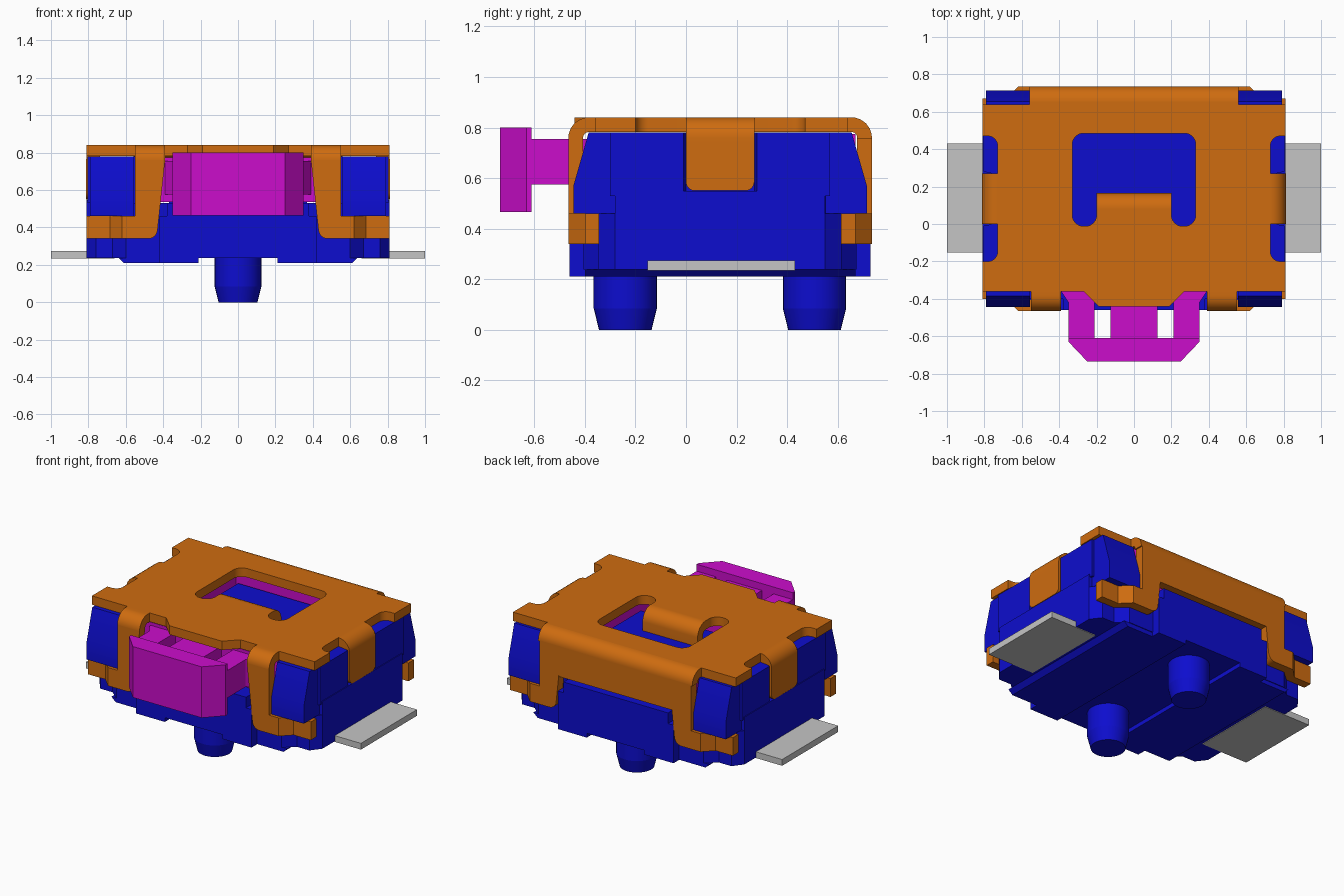
import bpy, bmesh, math
from mathutils import Vector

cube = bpy.data.objects.get("Cube")
if cube:
    bpy.data.objects.remove(cube, do_unlink=True)


def material(name, rgb):
    m = bpy.data.materials.new(name)
    m.use_nodes = True
    m.diffuse_color = (*rgb, 1)
    m.node_tree.nodes["Principled BSDF"].inputs["Base Color"].default_value = (*rgb, 1)
    return m


BLUE = material("blue plastic", (0.004, 0.004, 0.62))
ORANGE = material("orange metal", (0.62, 0.15, 0.005))
MAGENTA = material("magenta plastic", (0.6, 0.004, 0.6))
GREY = material("grey metal", (0.56, 0.56, 0.56))
made = []


def fillet(points):
    """Round each corner given as (u, v, radius); plain (u, v) stays sharp."""
    out = []
    for i, p in enumerate(points):
        c = Vector(p[:2])
        if len(p) == 2:
            out.append(c)
            continue
        a = (Vector(points[i - 1][:2]) - c).normalized()
        b = (Vector(points[(i + 1) % len(points)][:2]) - c).normalized()
        half = a.angle(b) / 2
        t = p[2] / math.tan(half)
        centre = c + (a + b).normalized() * p[2] / math.sin(half)
        s, e = c + a * t - centre, c + b * t - centre
        out += [centre + s.lerp(e, k / 6).normalized() * p[2] for k in range(7)]
    return out


def prism(name, loops, w0, w1, mat, axis="z"):
    """Extrude an outline (plus optional hole loops) along an axis."""
    cu = bpy.data.curves.new(name, "CURVE")
    cu.dimensions, cu.fill_mode, cu.extrude = "2D", "BOTH", abs(w1 - w0) / 2
    for loop in loops:
        pts = fillet(loop)
        sp = cu.splines.new("POLY")
        sp.points.add(len(pts) - 1)
        for q, p in zip(sp.points, pts):
            q.co = (p.x, p.y, 0, 1)
        sp.use_cyclic_u = True
    tmp = bpy.data.objects.new(name + "_outline", cu)
    bpy.context.collection.objects.link(tmp)
    dg = bpy.context.evaluated_depsgraph_get()
    me = bpy.data.meshes.new_from_object(tmp.evaluated_get(dg))
    bpy.data.objects.remove(tmp, do_unlink=True)
    mid = (w0 + w1) / 2
    for v in me.vertices:
        u, t, w = v.co.x, v.co.y, v.co.z + mid
        v.co = {"z": (u, t, w), "y": (u, w, t), "x": (w, u, t)}[axis]
    bm = bmesh.new()
    bm.from_mesh(me)
    bmesh.ops.remove_doubles(bm, verts=bm.verts, dist=1e-5)
    bmesh.ops.recalc_face_normals(bm, faces=bm.faces)
    bm.to_mesh(me)
    bm.free()
    me.materials.clear()
    me.materials.append(mat)
    ob = bpy.data.objects.new(name, me)
    bpy.context.collection.objects.link(ob)
    made.append(ob)
    return ob


def box(name, x0, x1, y0, y1, z0, z1, mat):
    return prism(name, [[(x0, y0), (x1, y0), (x1, y1), (x0, y1)]], z0, z1, mat)


def bend(start, edge, low, r=0.08, t=0.058, top=0.84):
    """Side profile of a sheet that runs outward and folds down."""
    d = 1 if edge > start else -1
    return [(start, top), (edge, top, r), (edge, low), (edge - d * t, low),
            (edge - d * t, top - t, r - t), (start, top - t)]


def mirror_x(half):
    return half + [(-p[0], *p[1:]) for p in reversed(half)]


def flip_y(pts):
    return [(p[0], 0.27 - p[1], *p[2:]) for p in pts]


# Body: base slab with recessed corners
quarter = [(0.42, -0.46), (0.42, -0.405), (0.6, -0.405), (0.67, -0.345),
           (0.76, -0.345), (0.81, -0.28)]
footprint = mirror_x(quarter + flip_y(quarter)[::-1])
prism("body_base", [footprint], 0.238, 0.46, BLUE)
box("body_floor", -0.555, 0.555, -0.4, 0.67, 0.46, 0.53, BLUE)
box("body_middle", -0.38, 0.38, -0.46, 0.73, 0.46, 0.53, BLUE)
box("inner_block", -0.37, 0.37, -0.06, 0.53, 0.53, 0.7, BLUE)

for s, side in ((1, "left"), (-1, "right")):
    def mx(pts):
        return [(s * p[0], *p[1:]) for p in pts]

    # Side wall with a recess for the clip
    prism(f"{side}_wall", [mx([(0.55, -0.3), (0.805, -0.3), (0.805, -0.01), (0.757, 0.0),
                               (0.757, 0.27), (0.805, 0.28), (0.805, 0.57), (0.55, 0.57)])],
          0.53, 0.78, BLUE)
    prism(f"{side}_wall_lower", [mx([(0.55, -0.3), (0.81, -0.28), (0.81, 0.55), (0.55, 0.57)])],
          0.46, 0.548, BLUE)
    # Raised foot under the base
    prism(f"{side}_foot", [mx([(0.21, 0.238), (0.21, 0.21), (0.61, 0.21), (0.64, 0.238)])],
          -0.4, 0.67, BLUE, "y")
    box(f"{side}_foot_ends", *sorted((s * 0.21, s * 0.42)), -0.46, 0.73, 0.21, 0.238, BLUE)
    # Solder terminal
    box(f"{side}_terminal", *sorted((s * 0.66, s * 1.0)), -0.152, 0.43, 0.234, 0.275, GREY)

    # Side clip folded down from the cover
    prism(f"{side}_clip_bend", [mx(bend(0.73, 0.812, 0.74))], 0, 0.27, ORANGE, "y")
    prism(f"{side}_clip", [[(0, 0.74), (0.27, 0.74), (0.27, 0.55, 0.035), (0, 0.55, 0.035)]],
          s * 0.754, s * 0.812, ORANGE, "x")

    for back, end in ((False, "front"), (True, "back")):
        def my(pts):
            return flip_y(pts) if back else pts

        def yz(pts):
            return [(0.27 - p[0], *p[1:]) for p in pts] if back else pts

        tag = f"{side}_{end}"
        # Corner post with a sloped upper face
        prism(tag + "_post", [yz([(-0.28, 0.46), (-0.445, 0.46), (-0.445, 0.57),
                                  (-0.385, 0.78), (-0.28, 0.78)])],
              s * 0.555, s * 0.79, BLUE, "x")
        # Cover leg and the hook that wraps the corner
        leg = [(0.39, 0.76), (0.552, 0.76), (0.552, 0.46), (0.61, 0.46),
               (0.61, 0.34), (0.435, 0.34, 0.05)]
        y0, y1 = (0.677, 0.735) if back else (-0.465, -0.407)
        prism(tag + "_leg", [mx(leg)], y0, y1, ORANGE, "y")
        hook = [(0.6, -0.465), (0.62, -0.465), (0.685, -0.4), (0.81, -0.4), (0.81, -0.343),
                (0.66, -0.343), (0.6, -0.407)]
        prism(tag + "_hook", [mx(my(hook))], 0.34, 0.46, ORANGE)
    # Rounded fold above each front leg
    prism(f"{side}_front_fold", [bend(-0.36, -0.465, 0.755)], s * 0.39, s * 0.552, ORANGE, "x")

# Cover plate with the U-shaped window
half = [(0.19, -0.44), (0.27, -0.36), (0.39, -0.36), (0.81, -0.36), (0.81, -0.2),
        (0.73, -0.2, 0.05), (0.73, 0.47, 0.05), (0.81, 0.47), (0.81, 0.64),
        (0.56, 0.64), (0.56, 0.655)]
window = [(0.2, 0.08), (0.2, -0.012, 0.06), (0.33, -0.012, 0.06), (0.33, 0.485, 0.06)]
prism("cover_plate", [mirror_x(half), mirror_x(window)], 0.782, 0.84, ORANGE)
prism("window_tongue", [bend(0.08, 0.165, 0.69)], -0.2, 0.2, ORANGE, "x")

# Back flap of the cover
prism("back_fold", [bend(0.655, 0.735, 0.755)], -0.56, 0.56, ORANGE, "x")
box("back_flap", -0.41, 0.41, 0.677, 0.735, 0.56, 0.76, ORANGE)

# Push button: head, stem, arms and the sliding frame inside
prism("button_head", [mirror_x([(0.25, -0.735), (0.35, -0.63), (0.35, -0.61)])],
      0.465, 0.8, MAGENTA)
box("button_stem", -0.125, 0.125, -0.615, -0.3, 0.575, 0.755, MAGENTA)
for s, side in ((1, "left"), (-1, "right")):
    arm = [(0.21, -0.615), (0.35, -0.615), (0.35, -0.42), (0.39, -0.36), (0.39, -0.3), (0.21, -0.3)]
    prism(f"{side}_button_arm", [[(s * x, y) for x, y in arm]], 0.575, 0.755, MAGENTA)
prism("button_frame", [mirror_x([(0.545, -0.35), (0.545, 0.67)]),
                       mirror_x([(0.4, -0.2), (0.4, 0.55)])], 0.535, 0.775, MAGENTA)

# Locating pegs: straight cylinder with a tapered tip
for name, y in (("front_peg", -0.24), ("back_peg", 0.508)):
    bm = bmesh.new()
    for r0, r1, z0, z1 in ((0.125, 0.125, 0.085, 0.26), (0.104, 0.125, 0.0, 0.085)):
        ret = bmesh.ops.create_cone(bm, cap_ends=True, segments=32, radius1=r0,
                                    radius2=r1, depth=z1 - z0)
        bmesh.ops.translate(bm, verts=ret["verts"], vec=(0, y, (z0 + z1) / 2))
    me = bpy.data.meshes.new(name)
    bm.to_mesh(me)
    bm.free()
    me.materials.append(BLUE)
    ob = bpy.data.objects.new(name, me)
    bpy.context.collection.objects.link(ob)
    made.append(ob)

# Smooth the curved faces, keep the edges crisp
bpy.ops.object.select_all(action="DESELECT")
for ob in made:
    ob.select_set(True)
bpy.context.view_layer.objects.active = made[0]
bpy.ops.object.shade_smooth_by_angle(angle=math.radians(25))
